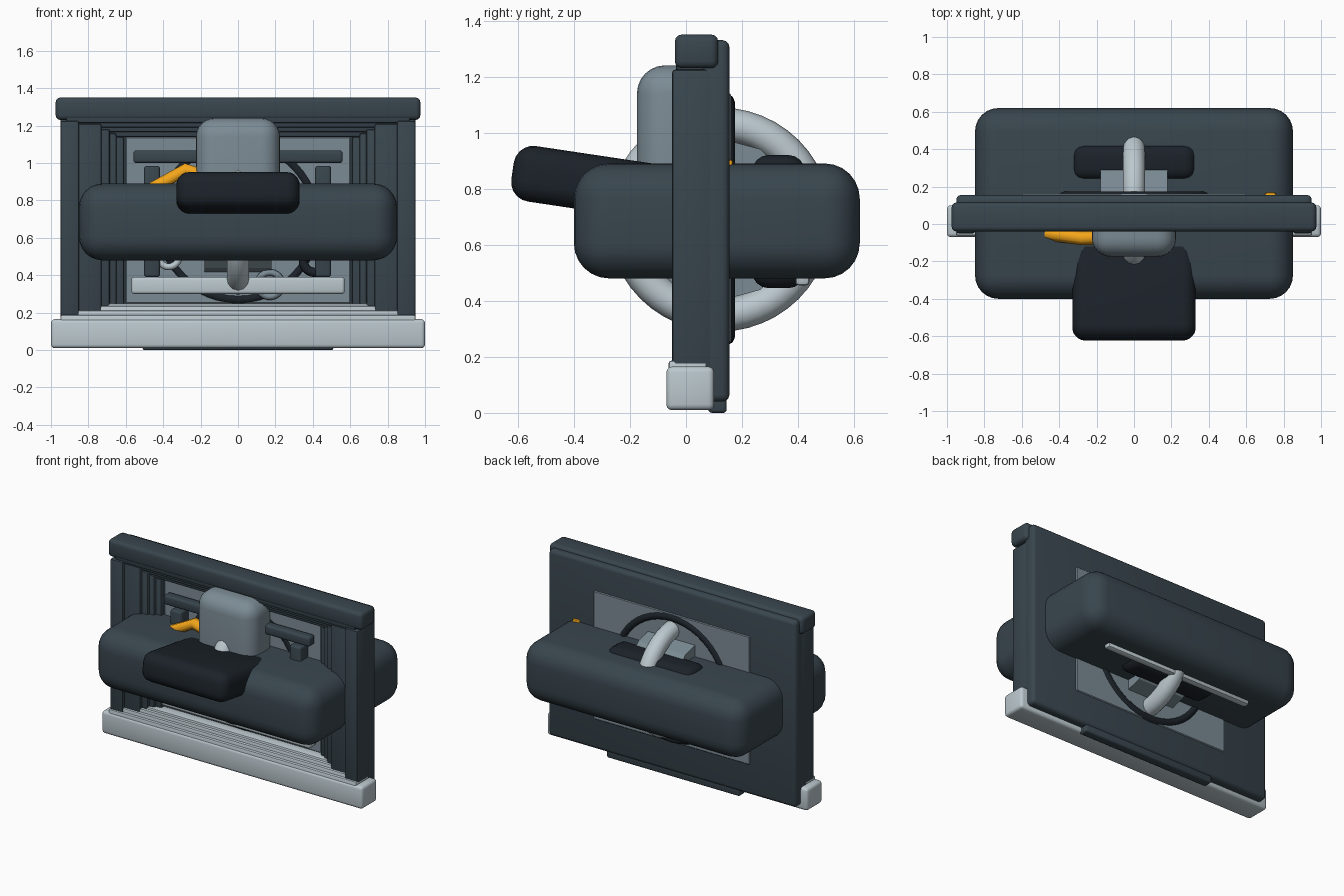
import bpy, bmesh, math
from mathutils import Vector, Matrix

if "Cube" in bpy.data.objects:
    bpy.data.objects.remove(bpy.data.objects["Cube"])


def material(name, rgb):
    m = bpy.data.materials.new(name)
    m.diffuse_color = (*rgb, 1)
    m.use_nodes = True
    m.node_tree.nodes["Principled BSDF"].inputs["Base Color"].default_value = m.diffuse_color
    return m


DARK = material("slate", (0.04, 0.06, 0.075))
BLACK = material("near_black", (0.011, 0.016, 0.022))
LIGHT = material("pale_grey", (0.5, 0.58, 0.62))
GREY = material("mid_grey", (0.2, 0.26, 0.3))
AMBER = material("amber", (0.9, 0.38, 0.01))


def finish(name, bm, mat, smooth=35):
    bmesh.ops.recalc_face_normals(bm, faces=bm.faces)
    me = bpy.data.meshes.new(name)
    bm.to_mesh(me)
    bm.free()
    me.materials.append(mat)
    ob = bpy.data.objects.new(name, me)
    bpy.context.collection.objects.link(ob)
    if smooth:
        bpy.ops.object.select_all(action='DESELECT')
        ob.select_set(True)
        bpy.context.view_layer.objects.active = ob
        bpy.ops.object.shade_smooth_by_angle(angle=math.radians(smooth))
    return ob


def box(name, lo, hi, mat, bevel=0.015, segs=3):
    lo, hi = Vector(lo), Vector(hi)
    bm = bmesh.new()
    bmesh.ops.create_cube(bm, size=1)
    bmesh.ops.scale(bm, vec=hi - lo, verts=bm.verts)
    bmesh.ops.bevel(bm, geom=bm.edges[:], offset=bevel, segments=segs,
                    profile=0.5, affect='EDGES')
    ob = finish(name, bm, mat)
    ob.location = (lo + hi) / 2
    return ob


def ring(name, centre, major, minor, axis, mat, squash=1.0, n=48, k=12):
    bm = bmesh.new()
    rows = []
    for i in range(n):
        a = 2 * math.pi * i / n
        row = []
        for j in range(k):
            b = 2 * math.pi * j / k
            r = major + minor * math.cos(b)
            u, v, w = r * math.cos(a), r * math.sin(a), minor * squash * math.sin(b)
            row.append(bm.verts.new((w, u, v) if axis == 'X' else (u, w, v)))
        rows.append(row)
    for i in range(n):
        p, q = rows[i], rows[(i + 1) % n]
        for j in range(k):
            bm.faces.new((p[j], q[j], q[(j + 1) % k], p[(j + 1) % k]))
    ob = finish(name, bm, mat, 60)
    ob.location = centre
    return ob


# Back panel with its inset centre and foot plate
box("back_panel", (-.95, .06, .04), (.95, .155, 1.33), DARK, .025)
box("centre_panel", (-.6, .055, .25), (.6, .16, 1.14), GREY, .005, 1)
box("foot_plate", (-.51, .08, 0), (.51, .145, .08), DARK, .012)

# Stepped frame: sill, header and side posts
box("sill", (-1, -.07, .01), (1, .1, .165), LIGHT, .02)
for i, (x, z) in enumerate([(.95, .187), (.9, .212), (.83, .235), (.75, .25)]):
    box(f"sill_step_{i+1}", (-x, -.062 + .018 * i, .1), (x, .08, z), LIGHT, .01, 2)
box("header", (-.975, -.04, 1.23), (.975, .115, 1.35), DARK, .025)
for i, (x, z) in enumerate([(.92, 1.213), (.85, 1.19), (.78, 1.165), (.71, 1.14)]):
    box(f"header_step_{i+1}", (-x, -.035 + .02 * i, z), (x, .1, 1.28), DARK, .01, 2)
for side, s in (("left", -1), ("right", 1)):
    posts = [(.95, .85, 1.225), (.88, .73, 1.21), (.80, .685, 1.18),
             (.75, .65, 1.16), (.70, .61, 1.14)]
    for i, (a, b, top) in enumerate(posts):
        xs = sorted((s * a, s * b))
        box(f"{side}_post_{i+1}", (xs[0], -.05 + .02 * i, .1), (xs[1], .1, top), DARK, .012, 2)

# Bars in front of the centre panel
box("upper_bar", (-.56, -.02, 1.0), (.56, .045, 1.067), DARK, .015)
box("lower_bar", (-.57, -.03, .30), (.57, .045, .39), LIGHT, .015)
for side, x in (("left", -.46), ("right", .455)):
    box(f"{side}_bar", (x - .043, -.03, .39), (x + .043, .07, .985), DARK, .015)

# Large cross body, front head and rear pad
box("main_body", (-.85, -.4, .48), (.85, .62, .89), DARK, .125, 6)
box("head_cap", (-.225, -.175, .6), (.225, .1, 1.24), GREY, .1, 6)
box("rear_pad", (-.33, .235, .445), (.33, .425, .92), BLACK, .06, 4)
box("rear_underside_strip", (-.57, .39, .455), (.57, .44, .52), LIGHT, .012, 2)

# Tilted front handle
grip = box("front_handle", (-.33, -.28, -.1), (.33, .28, .1), BLACK, .07, 5)
grip.location = (0, -.342, .822)
grip.rotation_euler = (math.radians(-8.5), 0, 0)

# Twelve-sided hub with the two crossing rings
bm = bmesh.new()
bmesh.ops.create_cone(bm, cap_ends=True, segments=12, radius1=.29, radius2=.29, depth=.36,
                      matrix=Matrix.Rotation(math.pi / 2, 4, 'Y'))
hub = finish("hub", bm, GREY, 0)
hub.location = (0, .12, .69)
ring("upright_ring", (0, .12, .69), .34, .06, 'X', LIGHT)
ring("panel_ring", (0, .11, .69), .42, .037, 'Y', BLACK, 1.75)

# Small loops under the body
ring("left_loop", (-.37, .0, .5), .055, .018, 'Y', LIGHT, n=24, k=8)
ring("right_loop", (.41, .0, .475), .06, .025, 'Y', BLACK, n=24, k=8)
ring("lower_loop", (.17, .03, .35), .065, .018, 'Y', GREY, n=24, k=8)


# Amber lever: bent, coarse-sided rod, and a stud on the back
cu = bpy.data.curves.new("amber_lever", 'CURVE')
cu.dimensions = '3D'
cu.bevel_depth = .038
cu.bevel_resolution = 1
cu.use_fill_caps = True
sp = cu.splines.new('POLY')
path = [(-.5, -.045, .84), (-.28, -.075, .965), (-.15, -.07, .92)]
sp.points.add(len(path) - 1)
for p, c in zip(sp.points, path):
    p.co = (*c, 1)
cu.materials.append(AMBER)
bpy.context.collection.objects.link(bpy.data.objects.new("amber_lever", cu))
box("amber_stud", (.7, .1, .85), (.76, .168, .905), AMBER, .012, 2)
